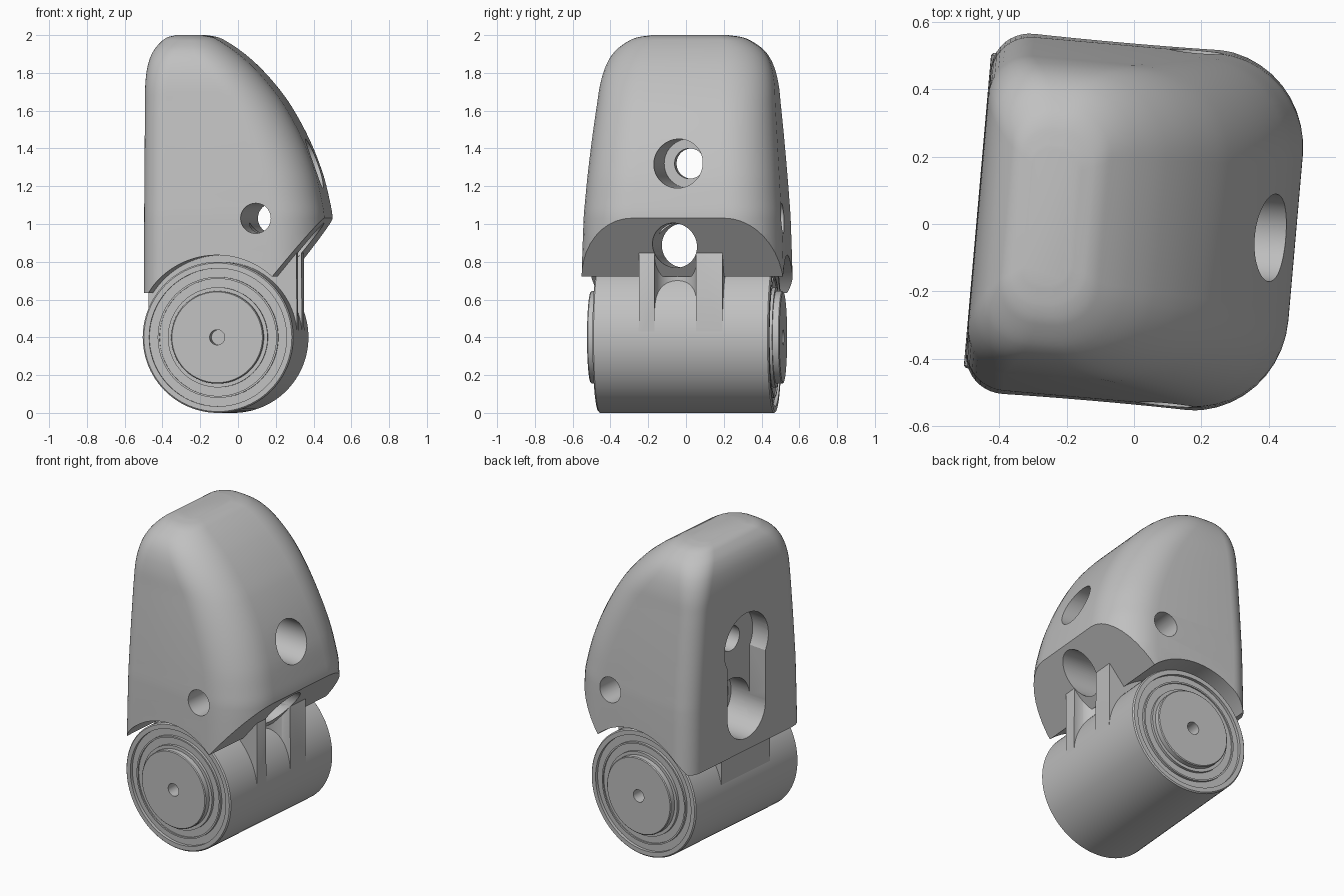
import bpy, bmesh, math
from mathutils import Matrix, Vector

if "Cube" in bpy.data.objects:
    bpy.data.objects.remove(bpy.data.objects["Cube"])

TURN = Matrix.Rotation(math.radians(-5), 4, 'Z')   # whole part is turned slightly
grey = bpy.data.materials.new("plain_grey")
grey.diffuse_color = (0.53, 0.53, 0.53, 1)
grey.use_nodes = True
grey.node_tree.nodes["Principled BSDF"].inputs["Base Color"].default_value = grey.diffuse_color


def make(name, bm):
    bmesh.ops.recalc_face_normals(bm, faces=bm.faces)
    me = bpy.data.meshes.new(name)
    bm.to_mesh(me)
    bm.free()
    ob = bpy.data.objects.new(name, me)
    bpy.context.collection.objects.link(ob)
    me.materials.append(grey)
    return ob


def loft(name, rings):
    """Skin a list of closed rings and cap both ends."""
    bm = bmesh.new()
    vs = [[bm.verts.new(p) for p in r] for r in rings]
    n = len(vs[0])
    for a, b in zip(vs, vs[1:]):
        for i in range(n):
            j = (i + 1) % n
            bm.faces.new((a[i], a[j], b[j], b[i]))
    bm.faces.new(vs[0])
    bm.faces.new(vs[-1])
    return make(name, bm)


def prism(name, pts, v0, v1):
    """Extrude an x-z outline along y."""
    return loft(name, [[(x, v, z) for x, z in pts] for v in (v0, v1)])


def box(name, u0, u1, v0, v1, z0, z1):
    return prism(name, [(u0, z0), (u1, z0), (u1, z1), (u0, z1)], v0, v1)


def rod(name, axis, r, a, b, c, d, n=64):
    """Cylinder along u, v or z from a to b; c, d are the other two coordinates."""
    rings = []
    for t in (a, b):
        ring = []
        for i in range(n):
            k = 2 * math.pi * i / n
            s, h = c + r * math.cos(k), d + r * math.sin(k)
            ring.append({'u': (t, s, h), 'v': (s, t, h), 'z': (s, h, t)}[axis])
        rings.append(ring)
    return loft(name, rings)


def cut(ob, cutters):
    bpy.context.view_layer.objects.active = ob
    for c in cutters:
        m = ob.modifiers.new("cut", 'BOOLEAN')
        m.operation, m.solver, m.object = 'DIFFERENCE', 'EXACT', c
        bpy.ops.object.modifier_apply(modifier=m.name)


# Shell: rounded sections (z, back, front, half width, back radius, front radius)
ROWS = [(.635, -.463, .487, .539, .12, .28), (1.03, -.463, .481, .526, .12, .28),
        (1.13, -.463, .465, .519, .12, .28), (1.27, -.463, .430, .508, .12, .28),
        (1.45, -.463, .360, .492, .12, .28), (1.63, -.463, .262, .474, .12, .27),
        (1.75, -.463, .172, .461, .13, .26), (1.85, -.451, .078, .434, .14, .24),
        (1.92, -.425, -.006, .390, .14, .20), (1.97, -.385, -.082, .322, .12, .14),
        (1.99, -.355, -.125, .270, .09, .11), (2.0, -.315, -.180, .200, .05, .06)]


def spline(rows, steps=5):
    """Smooth interpolation of the rows, with height as the parameter."""
    rows = [Vector(r) for r in rows]
    last = len(rows) - 1
    slope = []
    for i in range(last + 1):
        a, c = rows[max(0, i - 1)], rows[min(last, i + 1)]
        slope.append((c - a) / (c[0] - a[0]))
    out = []
    for i in range(last):
        b, c = rows[i], rows[i + 1]
        h = c[0] - b[0]
        for s in range(steps):
            t = s / steps
            out.append(b * (2 * t**3 - 3 * t * t + 1) + c * (3 * t * t - 2 * t**3)
                       + slope[i] * h * (t**3 - 2 * t * t + t) + slope[i + 1] * h * (t**3 - t * t))
    return out + [rows[-1]]


def section(row, n=10):
    z, u0, u1, w, rb, rf = row
    pts = []
    for cu, cv, r, start in ((u1 - rf, w - rf, rf, 0), (u0 + rb, w - rb, rb, 90),
                             (u0 + rb, rb - w, rb, 180), (u1 - rf, rf - w, rf, 270)):
        for i in range(n + 1):
            k = math.radians(start + 90 * i / n)
            pts.append((cu + r * math.cos(k), cv + r * math.sin(k), z))
    return pts


shell = loft("fingertip_shell", [section(r) for r in spline(ROWS)])

# Hinge barrel: stepped profile turned about the hinge axis
HU, HZ = -.066, .4
half = [(.04, .40), (.04, .511), (.24, .511), (.245, .506), (.245, .475), (.265, .475),
        (.265, .458), (.31, .458), (.31, .466), (.32, .466), (.32, .450), (.365, .450),
        (.365, .469), (.393, .469), (.4, .462)]
prof = [(r, -v) for r, v in half] + [(r, v) for r, v in reversed(half)]
N = 96
barrel = loft("hinge_barrel", [[(HU + r * math.cos(2 * math.pi * i / N), v,
                                 HZ + r * math.sin(2 * math.pi * i / N)) for i in range(N)]
                               for r, v in prof])

# Lug joining barrel and shell, scooped in front so two fins remain
lug = prism("hinge_lug", [(-.457, .4), (-.457, .68), (-.25, .9), (.3, .9),
                          (.33, .846), (.333, .4)], -.222, .222)

# Cutters
clearance = rod("cut_clearance", 'v', .435, -1, 1, HU, HZ, 128)
chamfer = prism("cut_chamfer", [(.2107, .7), (.6025, 1.18), (.9, 1.18), (.9, .3), (.2107, .3)], -1, 1)
side_hole = rod("cut_side_hole", 'v', .08, -1, 1, .14, 1.03)
screw_hole = rod("cut_screw_hole", 'u', .08, -1, 1, 0, 1.32)
screw_head = rod("cut_screw_head", 'u', .13, -.22, 1, -.005, 1.32)
back_round = rod("cut_back_round", 'u', .2, -.8, -.343, 0, 1.32)
back_slot = box("cut_back_slot", -.79, -.342, -.172, .172, .89, 1.32)
back_bore = rod("cut_back_bore", 'u', .173, -.81, -.2, 0, .885)
cable_hole = rod("cut_cable_hole", 'u', .118, -1, 1, -.028, .887)
scoop = rod("cut_scoop", 'z', .112, .41, .95, .31, -.028)
shell_cuts = [clearance, chamfer, side_hole, screw_hole, screw_head,
              back_round, back_slot, back_bore, cable_hole]
cut(shell, shell_cuts)
cut(barrel, [back_bore, cable_hole])
cut(lug, [back_bore, cable_hole, scoop])
for c in shell_cuts + [scoop]:
    bpy.data.objects.remove(c)

# Final turn and shading
for ob in (shell, barrel, lug):
    ob.data.transform(TURN)
    bpy.ops.object.select_all(action='DESELECT')
    ob.select_set(True)
    bpy.context.view_layer.objects.active = ob
    bpy.ops.object.shade_smooth_by_angle(angle=math.radians(30))
